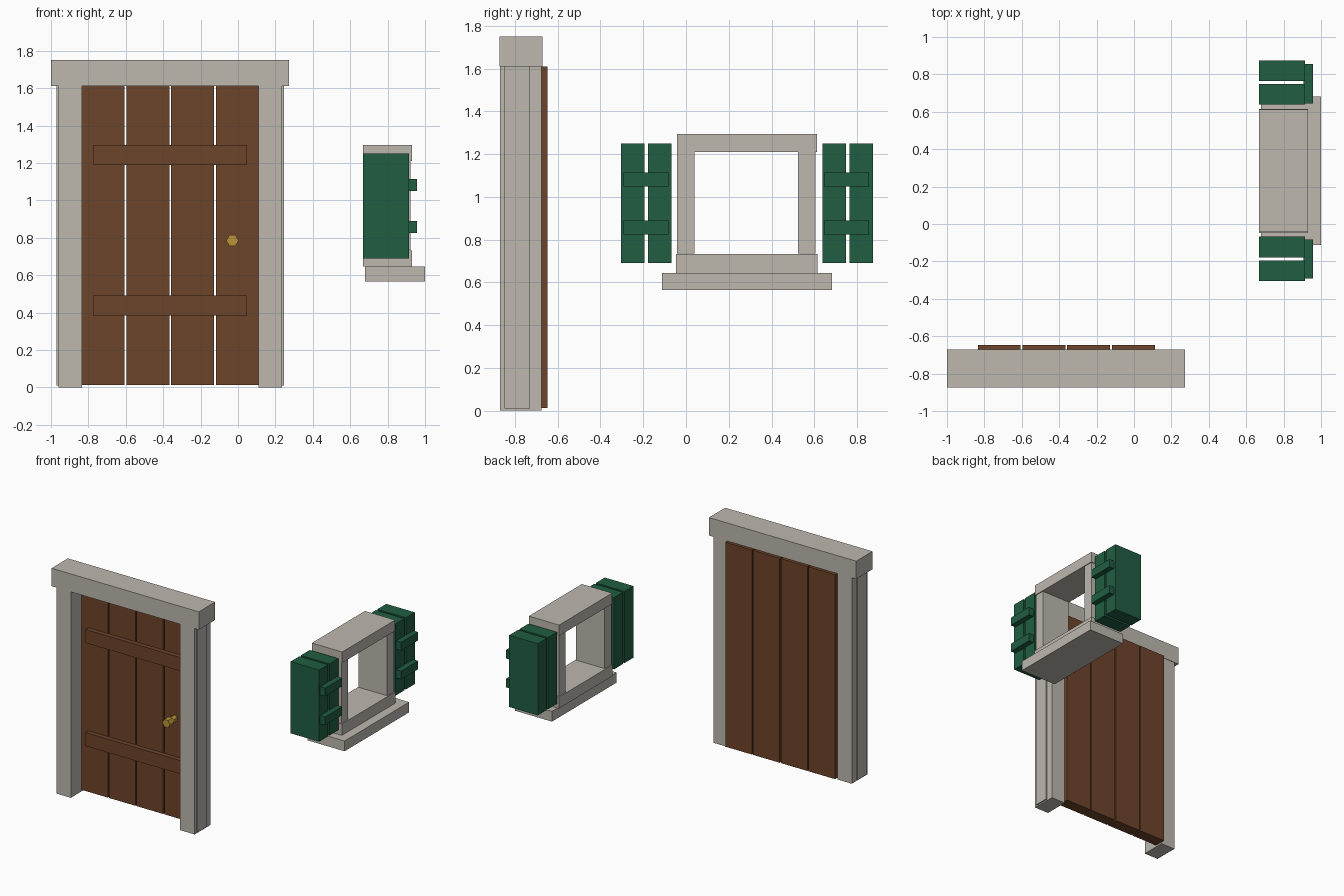
import bpy
import math

if "Cube" in bpy.data.objects:
    bpy.data.objects.remove(bpy.data.objects["Cube"], do_unlink=True)


def material(name, r, g, b):
    mat = bpy.data.materials.new(name)
    mat.use_nodes = True
    mat.diffuse_color = (r, g, b, 1)
    mat.node_tree.nodes["Principled BSDF"].inputs["Base Color"].default_value = (r, g, b, 1)
    return mat


stone = material("pale stone", 0.51, 0.48, 0.43)
wood = material("brown wood", 0.155, 0.058, 0.024)
green = material("green paint", 0.015, 0.112, 0.054)
brass = material("brass", 0.48, 0.30, 0.04)


def box(name, x, y, z, mat):
    """Box spanning the given (low, high) ranges."""
    spans = (x, y, z)
    bpy.ops.mesh.primitive_cube_add(size=1, location=[(a + b) / 2 for a, b in spans])
    obj = bpy.context.object
    obj.name = name
    obj.scale = [b - a for a, b in spans]
    bpy.ops.object.transform_apply(location=False, rotation=False, scale=True)
    obj.data.materials.append(mat)
    return obj


def rod(name, radius, y, mat):
    """Six-sided rod along the depth axis at the handle position."""
    bpy.ops.mesh.primitive_cylinder_add(
        vertices=6, radius=radius, depth=y[1] - y[0],
        location=(-0.03, (y[0] + y[1]) / 2, 0.785), rotation=(math.pi / 2, 0, 0))
    obj = bpy.context.object
    obj.name = name
    obj.data.materials.append(mat)
    return obj


# Door surround: lintel, posts and the slim strip on each post's outer side
box("door_lintel", (-1.0, 0.273), (-0.873, -0.672), (1.61, 1.75), stone)
for side, inner, outer in (("right", -0.835, -0.96), ("left", 0.11, 0.235)):
    step = math.copysign(0.01, outer - inner)
    box(f"door_post_{side}", sorted((inner, outer)), (-0.87, -0.675), (0, 1.61), stone)
    box(f"door_post_strip_{side}", sorted((outer - step, outer + step)),
        (-0.85, -0.73), (0.01, 1.61), stone)

# Door planks
plank_pitch = 0.239
for i in range(4):
    left = -0.835 + i * plank_pitch
    box(f"door_plank_{i + 1}", (left, left + 0.229), (-0.74, -0.647), (0.013, 1.61), wood)

# Door cross bars
for name, z in (("lower", 0.385), ("upper", 1.19)):
    box(f"door_bar_{name}", (-0.775, 0.047), (-0.776, -0.735), (z, z + 0.105), wood)

# Door handle
rod("handle_shaft", 0.027, (-0.80, -0.735), brass)
knob = rod("handle_knob", 0.033, (-0.845, -0.79), brass)
knob.rotation_euler.y = math.radians(30)

# Window surround, facing sideways
box("window_lintel", (0.668, 0.93), (-0.043, 0.612), (1.21, 1.295), stone)
for name, y in (("front", -0.043), ("back", 0.523)):
    box(f"window_jamb_{name}", (0.675, 0.923), (y, y + 0.083), (0.735, 1.21), stone)
box("window_base", (0.668, 0.93), (-0.047, 0.615), (0.645, 0.733), stone)
box("window_sill", (0.68, 1.0), (-0.113, 0.683), (0.565, 0.645), stone)

# Shutters: two boards held by two battens on each side
for name, y, batten_y in (("front", -0.305, -0.292), ("back", 0.638, 0.645)):
    for i in range(2):
        start = y + i * 0.127
        box(f"shutter_{name}_board_{i + 1}", (0.668, 0.915), (start, start + 0.11),
            (0.69, 1.25), green)
    for level, z in (("lower", 0.825), ("upper", 1.05)):
        box(f"shutter_{name}_batten_{level}", (0.905, 0.958),
            (batten_y, batten_y + 0.21), (z, z + 0.065), green)
